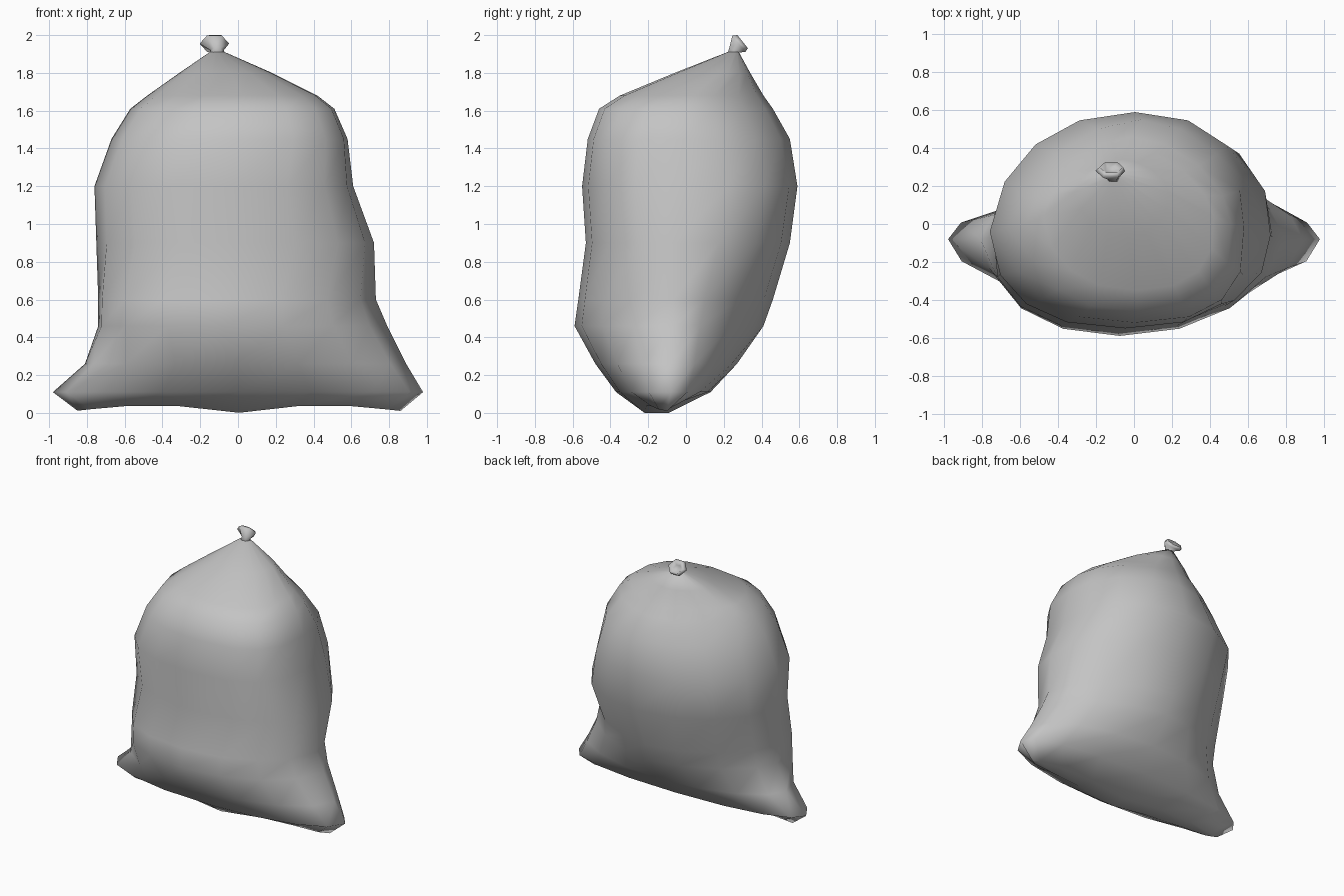
import bpy
import bmesh
from math import sin, cos, pi, copysign

cube = bpy.data.objects.get("Cube")
if cube:
    bpy.data.objects.remove(cube, do_unlink=True)

cloth = bpy.data.materials.new("grey cloth")
cloth.use_nodes = True
GREY = (0.55, 0.55, 0.55, 1)
cloth.diffuse_color = GREY
bsdf = next(n for n in cloth.node_tree.nodes if n.type == "BSDF_PRINCIPLED")
bsdf.inputs["Base Color"].default_value = GREY
bsdf.inputs["Roughness"].default_value = 0.8


def power(value, exponent):
    return copysign(abs(value) ** exponent, value)


def outline(sides, z, left, right, front, back, seam,
            front_round, back_round, front_lean, back_lean):
    """Closed outline of a front and a back arc that meet at the side seams.
    Each arc leans sideways towards its middle."""
    middle, half = (left + right) / 2, (right - left) / 2
    points = []
    for i in range(sides):
        a = 2 * pi * i / sides
        is_back = i < sides / 2
        e = 2 / (back_round if is_back else front_round)
        depth = back - seam if is_back else seam - front
        lean = back_lean if is_back else front_lean
        points.append((middle + half * power(cos(a), e) + lean * abs(sin(a)),
                       seam + depth * power(sin(a), e), z))
    return points


def loft(bm, rings):
    """Skin a list of outlines with quads."""
    loops = [[bm.verts.new(p) for p in ring] for ring in rings]
    n = len(loops[0])
    for low, high in zip(loops, loops[1:]):
        for i in range(n):
            j = (i + 1) % n
            bm.faces.new((low[i], low[j], high[j], high[i]))
    return loops


def finish(name, bm):
    bmesh.ops.recalc_face_normals(bm, faces=bm.faces)
    mesh = bpy.data.meshes.new(name)
    bm.to_mesh(mesh)
    bm.free()
    for face in mesh.polygons:
        face.use_smooth = True
    mesh.materials.append(cloth)
    obj = bpy.data.objects.new(name, mesh)
    bpy.context.collection.objects.link(obj)
    return obj


# Sack body: height, left, right, front, back, seam depth,
# front and back roundness, front and back lean
SIDES = 16
sections = [
    (0.00, -0.85, 0.86, -0.22, -0.09, -0.10, 1.9, 1.9, 0, 0),
    (0.11, -0.98, 0.98, -0.37, 0.13, -0.08, 2.1, 2.2, 0, 0),
    (0.26, -0.81, 0.89, -0.48, 0.27, -0.08, 2.0, 1.9, -0.05, 0),
    (0.46, -0.74, 0.79, -0.59, 0.41, -0.07, 2.1, 1.6, -0.10, 0.01),
    (0.60, -0.74, 0.73, -0.57, 0.46, -0.07, 2.2, 1.7, -0.08, 0.03),
    (0.90, -0.75, 0.72, -0.53, 0.55, -0.06, 2.2, 2.0, 0.01, 0.07),
    (1.20, -0.76, 0.61, -0.55, 0.59, -0.04, 2.4, 2.2, 0.03, 0.08),
    (1.45, -0.67, 0.58, -0.52, 0.55, -0.02, 2.5, 1.8, 0.05, 0.08),
    (1.61, -0.57, 0.51, -0.46, 0.46, 0.00, 2.4, 1.7, 0.05, 0.02),
    (1.68, -0.48, 0.42, -0.35, 0.41, 0.04, 2.3, 1.6, 0.05, 0),
    (1.80, -0.31, 0.18, -0.06, 0.34, 0.17, 2.1, 1.7, 0.03, 0),
    (1.91, -0.15, -0.07, 0.22, 0.28, 0.25, 2.0, 2.0, 0, 0),
]
bm = bmesh.new()
loops = loft(bm, [outline(SIDES, *s) for s in sections])

# Sagging bottom hem, closed across from front to back
hem = loops[0]
for v in hem:
    v.co.z += 0.012 * abs(v.co.x) + 0.035 * sin(pi * min(abs(v.co.x) / 0.86, 1))
for i in range(SIDES // 2):
    strip = [hem[i], hem[i + 1], hem[SIDES - i - 1], hem[-i % SIDES]]
    bm.faces.new(list(dict.fromkeys(strip)))
bm.faces.new(loops[-1])
finish("sack_body", bm)

# Gathered neck, its mouth tipped to the back:
# height, centre x, centre y, half width, half depth, tilt
gathers = [
    (1.88, -0.11, 0.25, 0.05, 0.04, 0),
    (1.92, -0.11, 0.255, 0.035, 0.03, 0.5),
    (1.955, -0.125, 0.28, 0.078, 0.04, 1.25),
    (1.965, -0.12, 0.30, 0.062, 0.032, 1.25),
    (1.945, -0.12, 0.28, 0.03, 0.018, 1.25),
]
bm = bmesh.new()
loops = loft(bm, [[(x + w * cos(i * pi / 3), y + d * sin(i * pi / 3),
                    z - tilt * d * sin(i * pi / 3)) for i in range(6)]
                  for z, x, y, w, d, tilt in gathers])
bm.faces.new(loops[-1])
bm.faces.new(loops[0])
finish("gathered_neck", bm)
